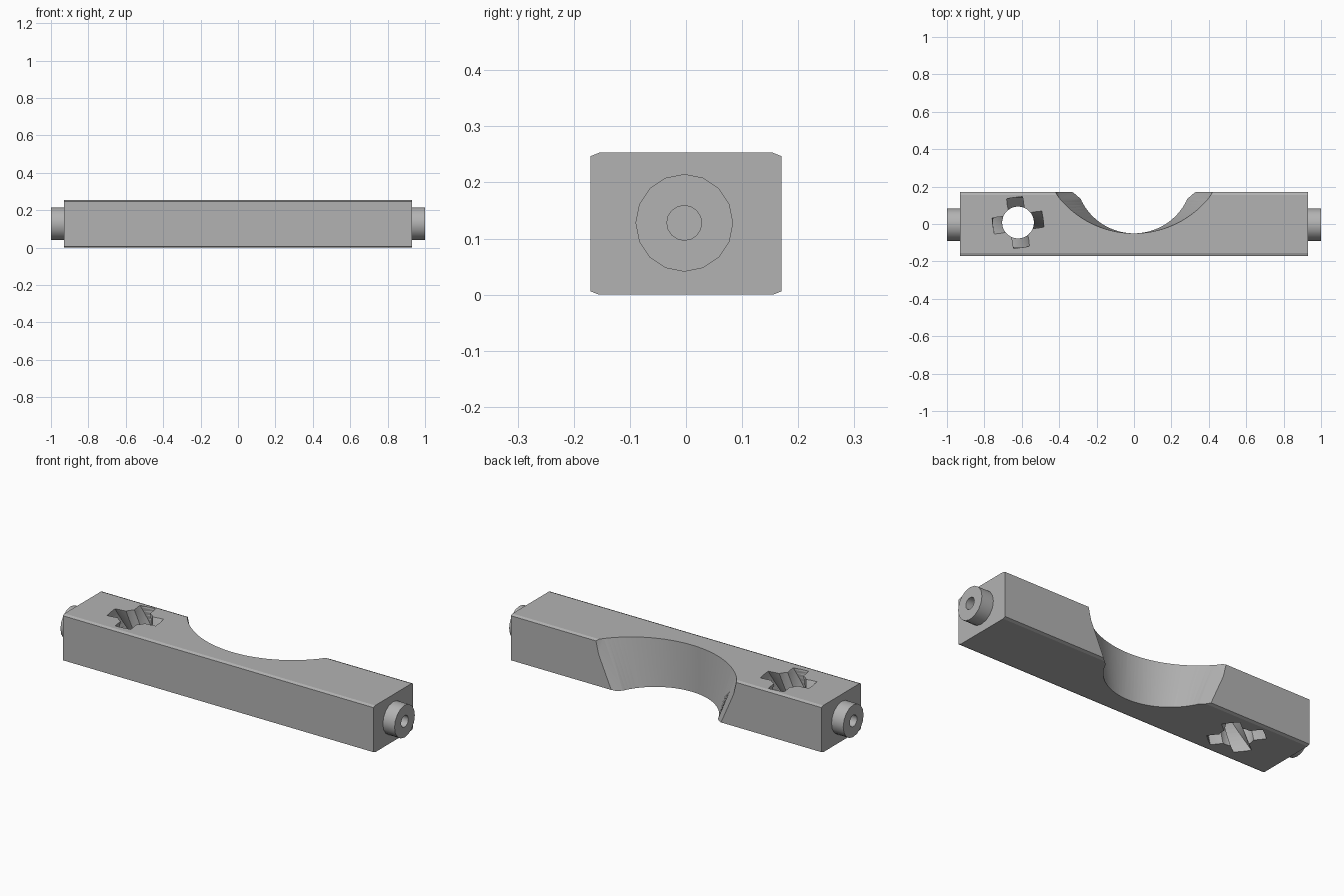
import bpy, bmesh
from math import sin, cos, pi, radians, sqrt, atan2, asin

cube = bpy.data.objects.get("Cube")
if cube:
    bpy.data.objects.remove(cube)

HALF_X, HALF_Y, TOP = 0.93, 0.17, 0.253

grey = bpy.data.materials.new("plain grey")
grey.use_nodes = True
GREY = (0.45, 0.45, 0.45, 1)
grey.diffuse_color = GREY
grey.node_tree.nodes["Principled BSDF"].inputs["Base Color"].default_value = GREY


def loft(name, rings, close=False):
    """Skin equal-length rings; cap the ends, or close the rings into a loop."""
    bm = bmesh.new()
    loops = [[bm.verts.new(p) for p in ring] for ring in rings]
    pairs = list(zip(loops, loops[1:]))
    if close:
        pairs.append((loops[-1], loops[0]))
    else:
        bm.faces.new(loops[0])
        bm.faces.new(loops[-1])
    n = len(loops[0])
    for a, b in pairs:
        for i in range(n):
            j = (i + 1) % n
            bm.faces.new((a[i], a[j], b[j], b[i]))
    bmesh.ops.recalc_face_normals(bm, faces=bm.faces)
    if not close:
        bmesh.ops.triangulate(bm, faces=[f for f in bm.faces if len(f.verts) == 4])
    mesh = bpy.data.meshes.new(name)
    bm.to_mesh(mesh)
    bm.free()
    mesh.materials.append(grey)
    obj = bpy.data.objects.new(name, mesh)
    bpy.context.collection.objects.link(obj)
    return obj


def smooth(obj, angle=30):
    bpy.ops.object.select_all(action="DESELECT")
    obj.select_set(True)
    bpy.context.view_layer.objects.active = obj
    bpy.ops.object.shade_smooth_by_angle(angle=radians(angle))


# Bar with thinly chamfered long edges
cy, cz = 0.015, 0.006
section = [(-HALF_Y, cz), (cy - HALF_Y, 0), (HALF_Y - cy, 0), (HALF_Y, cz),
           (HALF_Y, TOP - cz), (HALF_Y - cy, TOP), (cy - HALF_Y, TOP), (-HALF_Y, TOP - cz)]
bar = loft("bar", [[(x, y, z) for y, z in section] for x in (-HALF_X, HALF_X)])


# Flared notch: small arc below, wide arc above, meeting at the deepest line
def notch_ring(z, radius, end_y, back_x, steps=40):
    low = -0.05
    reach = pi / 2 - asin((low + radius - end_y) / radius)
    arc = []
    for i in range(steps + 1):
        a = reach * (2 * i / steps - 1)
        arc.append((radius * sin(a), low + radius - radius * cos(a), z))
    edge = arc[-1][0]
    out = edge + (back_x - edge) * (0.25 - end_y) / (HALF_Y - end_y)
    return arc + [(out, 0.25, z), (-out, 0.25, z)]


notch = loft("notch_cutter", [notch_ring(-0.002, 0.312, 0.135, 0.325),
                              notch_ring(TOP + 0.002, 0.52, 0.135, 0.422)])


# Twisted four-slot hole
def hole_ring(z, bore=0.085, outer=0.134, half=0.043, arcs=4):
    turn = radians(8 - 60 * (TOP - z) / TOP)
    inner = sqrt(bore ** 2 - half ** 2)
    edge = atan2(half, inner)
    ring = []
    for k in range(4):
        base = turn + k * pi / 2
        polar = [(sqrt(outer ** 2 + half ** 2), -atan2(half, outer)),
                 (sqrt(outer ** 2 + half ** 2), atan2(half, outer))]
        polar += [(bore, edge + (pi / 2 - 2 * edge) * i / arcs) for i in range(arcs + 1)]
        ring += [(-0.62 + r * cos(base + a), 0.008 + r * sin(base + a), z) for r, a in polar]
    return ring


layers = 14
hole = loft("slotted_hole_cutter",
            [hole_ring(-0.01 + (TOP + 0.02) * i / layers) for i in range(layers + 1)])

for cutter in (notch, hole):
    mod = bar.modifiers.new(cutter.name, "BOOLEAN")
    mod.operation = "DIFFERENCE"
    mod.solver = "EXACT"
    mod.object = cutter
bpy.context.view_layer.update()
depsgraph = bpy.context.evaluated_depsgraph_get()
cut_mesh = bpy.data.meshes.new_from_object(bar.evaluated_get(depsgraph))
bar.modifiers.clear()
bar.data = cut_mesh
for cutter in (notch, hole):
    bpy.data.objects.remove(cutter)
smooth(bar, 15)


# Hollow end pegs
def peg_ring(x, radius, sides=16):
    return [(x, -0.003 + radius * cos(2 * pi * i / sides),
             0.128 + radius * sin(2 * pi * i / sides)) for i in range(sides)]


for side, name in ((1, "left_peg"), (-1, "right_peg")):
    root, tip = side * (HALF_X - 0.001), side
    peg = loft(name, [peg_ring(root, 0.031), peg_ring(root, 0.087),
                      peg_ring(tip, 0.087), peg_ring(tip, 0.031)], close=True)
    smooth(peg)
